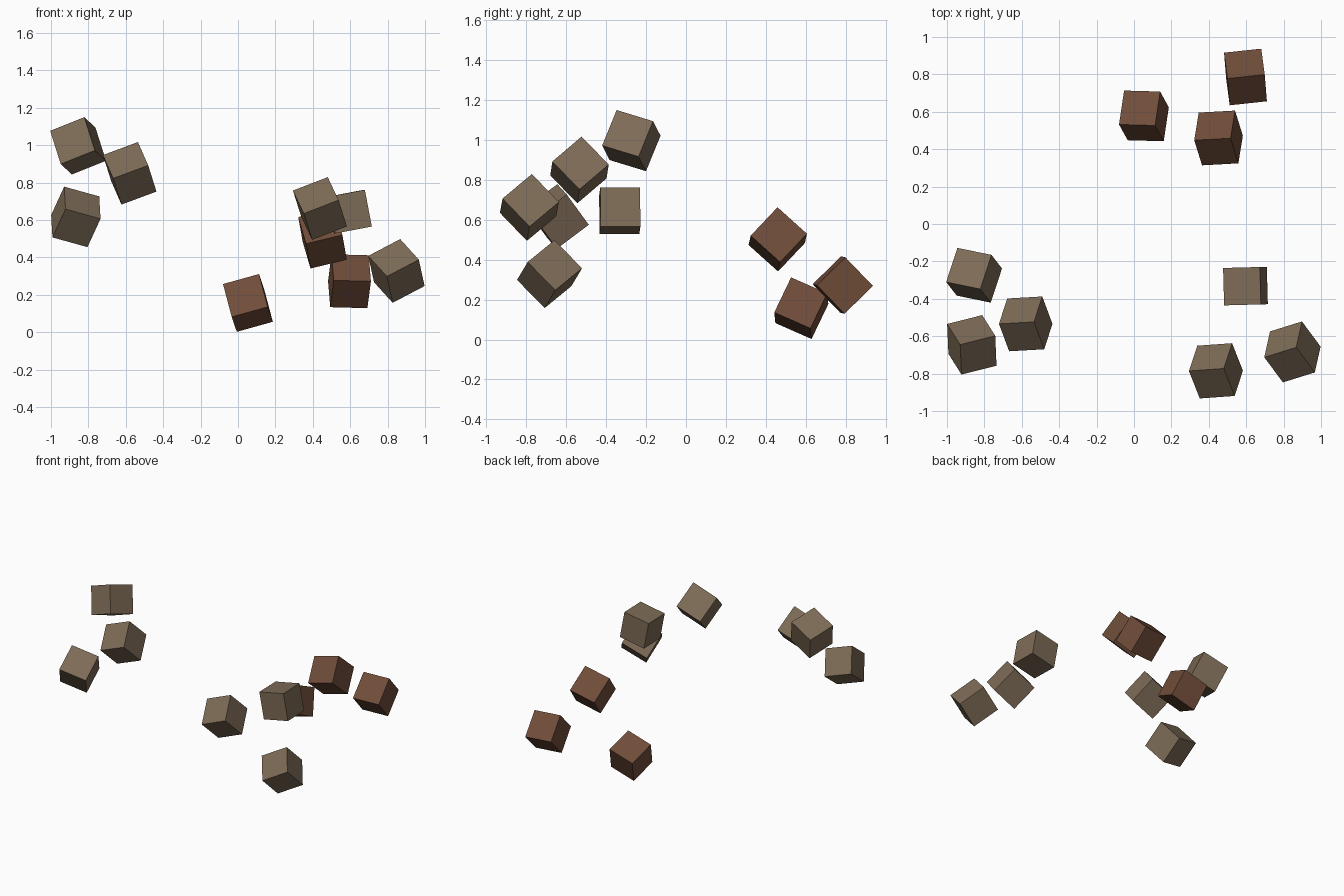
import bpy
from mathutils import Vector, Matrix

if "Cube" in bpy.data.objects:
    bpy.data.objects.remove(bpy.data.objects["Cube"])

SIZE = 0.2


def material(name, rgb):
    m = bpy.data.materials.new(name)
    m.diffuse_color = (*rgb, 1)
    m.use_nodes = True
    m.node_tree.nodes["Principled BSDF"].inputs["Base Color"].default_value = m.diffuse_color
    return m


tan = material("stone_tan", (0.205, 0.147, 0.093))
brown = material("earth_brown", (0.162, 0.074, 0.042))


def block(name, mat, centre, u, v):
    """Tilted cube: u and v are the directions of two of its edges."""
    u, v = Vector(u).normalized(), Vector(v)
    v = (v - u * v.dot(u)).normalized()
    rot = Matrix((u, v, u.cross(v))).transposed().to_4x4()
    bpy.ops.mesh.primitive_cube_add(size=SIZE)
    ob = bpy.context.object
    ob.name = name
    ob.matrix_world = Matrix.Translation(centre) @ rot
    ob.data.materials.append(mat)


# Left cluster of tan blocks
block("left_block_high", tan, (-0.855, -0.274, 0.997), (-180, 37, -72), (-48, 70, 178))
block("left_block_low", tan, (-0.867, -0.646, 0.617), (191, 48, -53), (2, 163, 118))
block("left_block_middle", tan, (-0.579, -0.534, 0.850), (-35, -2, -13), (9, 25.5, -26))

# Right cluster of tan blocks
block("right_block_inner", tan, (0.596, -0.332, 0.645), (-36.8, -1, -7), (-1, 37.5, 0))
block("right_block_front", tan, (0.438, -0.785, 0.662), (-35, -2.5, -13.5), (9.5, 25.5, -26))
block("right_block_outer", tan, (0.847, -0.684, 0.328), (-32, -10, -16.8), (6, 26, -26.3))

# Brown blocks at the back
block("back_block_low", brown, (0.053, 0.578, 0.157), (-36, 1, -10), (5, 34, -15))
block("back_block_high", brown, (0.452, 0.460, 0.502), (-36.5, -2, -8.8), (5, 28, -25))
block("back_block_far", brown, (0.596, 0.786, 0.273), (37.3, 4, -1), (-3.5, 26, -27))
